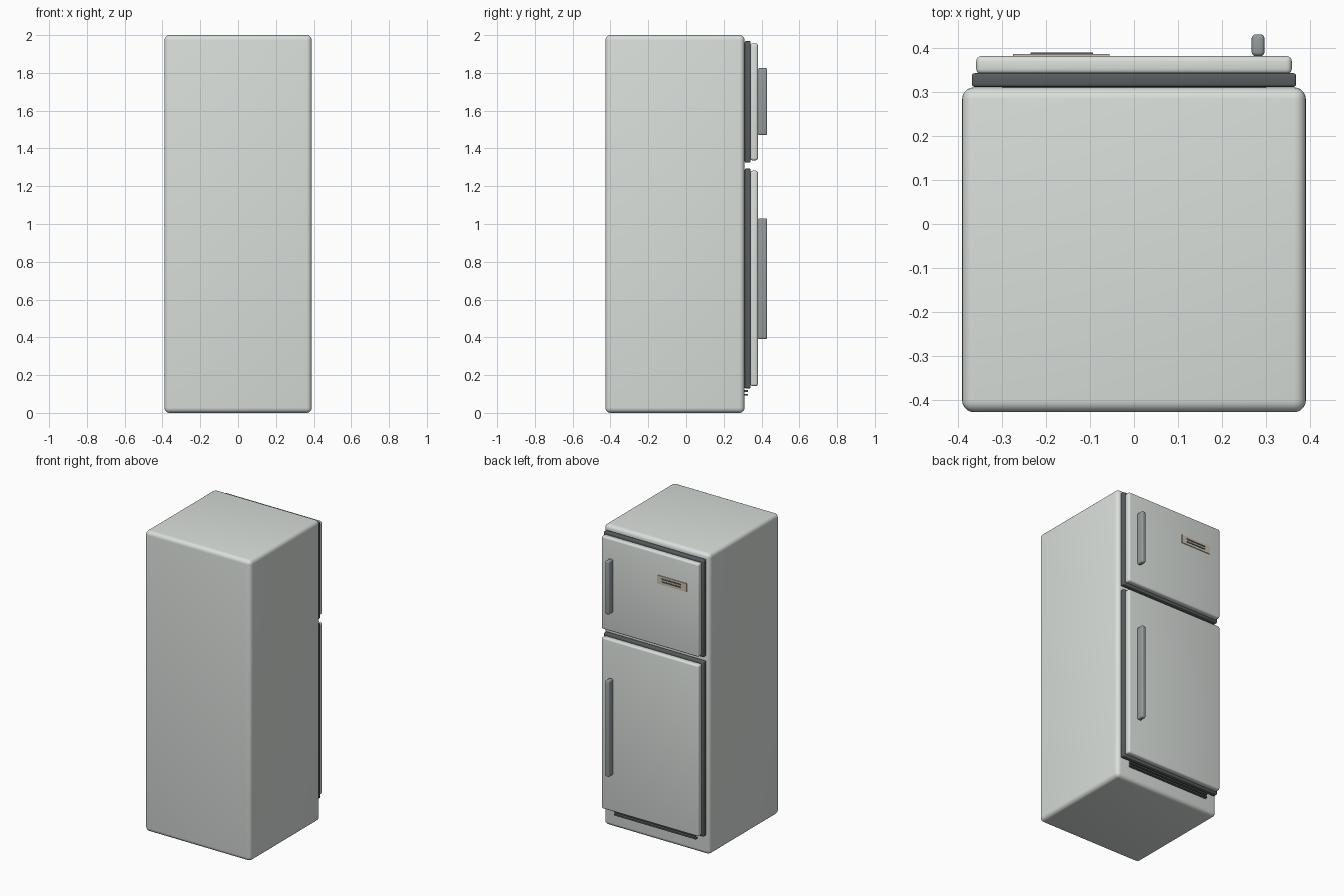
import bpy
import math

if "Cube" in bpy.data.objects:
    bpy.data.objects.remove(bpy.data.objects["Cube"])


def material(name, r, g, b):
    m = bpy.data.materials.new(name)
    m.diffuse_color = (r, g, b, 1)
    m.use_nodes = True
    m.node_tree.nodes["Principled BSDF"].inputs["Base Color"].default_value = m.diffuse_color
    return m


ENAMEL = material("enamel", 0.70, 0.74, 0.71)
RUBBER = material("dark_rubber", 0.10, 0.11, 0.11)
METAL = material("handle_grey", 0.30, 0.33, 0.33)
PLATE = material("plate_beige", 0.60, 0.54, 0.42)


def box(name, x, y, z, mat, bevel=0.0, segments=4):
    """Rounded box from (min, max) ranges on each axis."""
    spans = (x, y, z)
    bpy.ops.mesh.primitive_cube_add(size=1, location=[(a + b) / 2 for a, b in spans])
    ob = bpy.context.object
    ob.name = name
    ob.scale = [b - a for a, b in spans]
    bpy.ops.object.transform_apply(location=False, rotation=False, scale=True)
    ob.data.materials.append(mat)
    if bevel:
        mod = ob.modifiers.new("rounding", "BEVEL")
        mod.width = bevel
        mod.segments = segments
        bpy.ops.object.modifier_apply(modifier=mod.name)
        bpy.ops.object.shade_smooth_by_angle(angle=math.radians(35))
    return ob


# Cabinet
box("cabinet", (-0.39, 0.39), (-0.427, 0.31), (0, 2), ENAMEL, 0.027, 5)

# Doors: dark seal, panel and handle for each compartment
compartments = {
    "freezer": ((1.325, 1.968), (1.337, 1.956), (1.47, 1.825)),
    "fridge": ((0.13, 1.293), (0.142, 1.282), (0.39, 1.03)),
}
for name, (seal_z, door_z, handle_z) in compartments.items():
    box(name + "_seal", (-0.368, 0.368), (0.311, 0.342), seal_z, RUBBER, 0.006, 3)
    box(name + "_door", (-0.358, 0.358), (0.340, 0.381), door_z, ENAMEL, 0.012)
    box(name + "_handle", (0.267, 0.296), (0.381, 0.43), handle_z, METAL, 0.009)

# Plain trim plate with raised strips
box("trim_plate", (-0.274, -0.056), (0.380, 0.386), (1.752, 1.808), PLATE)
for i, (z, half) in enumerate(((1.790, 0.071), (1.772, 0.071))):
    box(f"trim_strip_{i + 1}", (-0.164 - half, -0.164 + half),
        (0.385, 0.389), (z - 0.004, z + 0.004), RUBBER)

# Toe grille slats below the lower door
for i in range(3):
    z = 0.096 + 0.02 * i
    box(f"grille_slat_{i + 1}", (-0.30, 0.30), (0.308, 0.328), (z - 0.005, z + 0.005), RUBBER)
